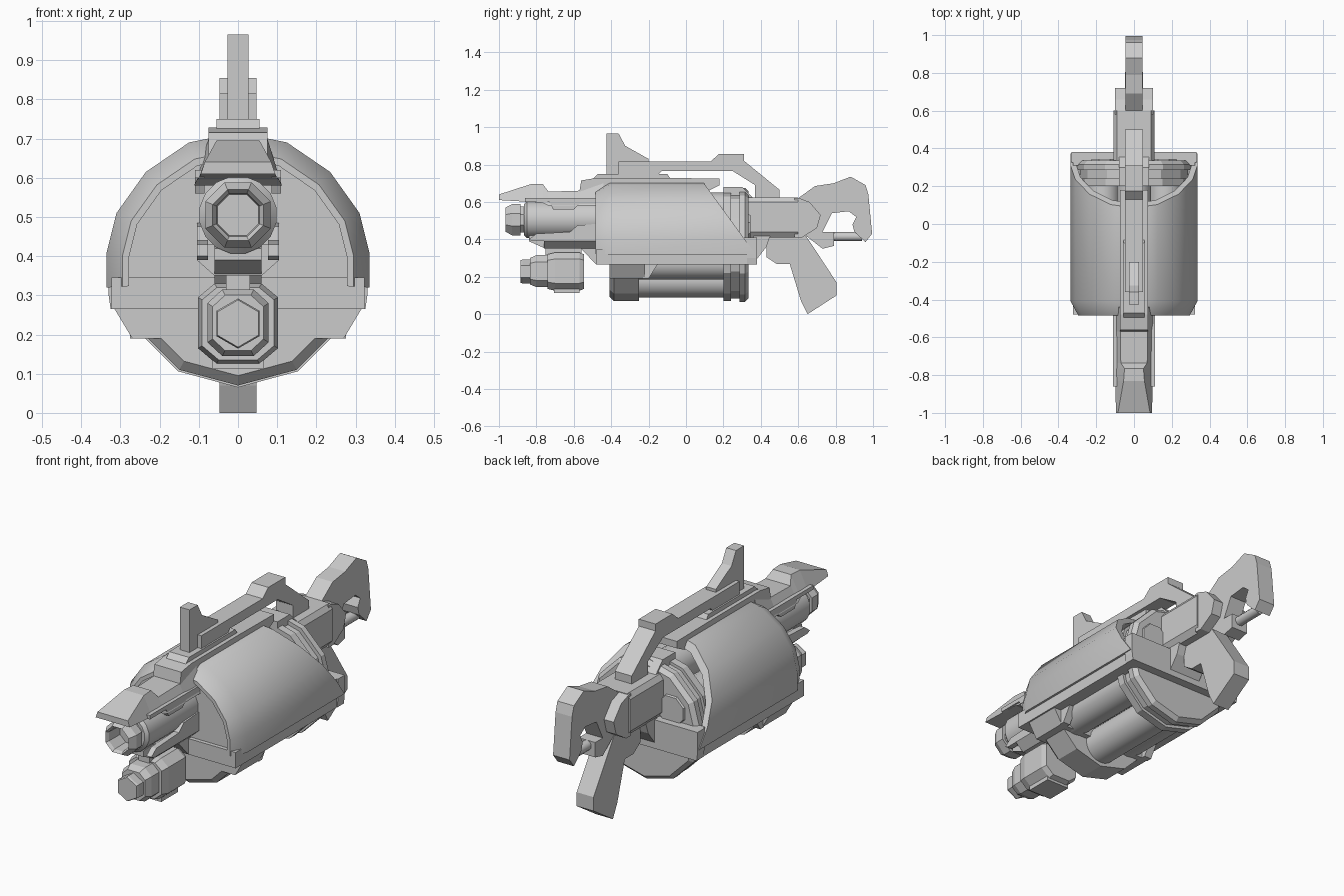
import bpy, bmesh, math

grey = bpy.data.materials.new("light grey")
grey.diffuse_color = (0.6, 0.6, 0.6, 1)


def loft(name, rings, smooth=None):
    """Skin a list of equal closed rings and cap both ends."""
    bm = bmesh.new()
    vs = [[bm.verts.new(p) for p in r] for r in rings]
    n = len(rings[0])
    for a, b in zip(vs, vs[1:]):
        for i in range(n):
            j = (i + 1) % n
            bm.faces.new((a[i], a[j], b[j], b[i]))
    bm.faces.new(vs[0])
    bm.faces.new(vs[-1])
    bmesh.ops.recalc_face_normals(bm, faces=bm.faces)
    me = bpy.data.meshes.new(name)
    bm.to_mesh(me)
    bm.free()
    me.materials.append(grey)
    ob = bpy.data.objects.new(name, me)
    bpy.context.collection.objects.link(ob)
    if smooth:
        bpy.context.view_layer.objects.active = ob
        ob.select_set(True)
        bpy.ops.object.shade_smooth_by_angle(angle=math.radians(smooth))
        ob.select_set(False)
    return ob


def side(name, pts, hw, x=0.0):
    """Side profile (y, z) given a width of 2*hw around x."""
    return loft(name, [[(x + s * hw, y, z) for y, z in pts] for s in (-1, 1)])


def box(name, x0, x1, y0, y1, z0, z1):
    return side(name, [(y0, z0), (y1, z0), (y1, z1), (y0, z1)], (x1 - x0) / 2, (x0 + x1) / 2)


def turned(name, prof, n, z, x=0.0, turn=0.0, smooth=None):
    """Turn a (y, radius) profile about an axis along y."""
    rings = []
    for y, r in prof:
        a = [turn + 2 * math.pi * i / n for i in range(n)]
        rings.append([(x + r * math.sin(t), y, z - r * math.cos(t)) for t in a])
    return loft(name, rings, smooth)


def section(name, half, steps, zc=0.0):
    """Mirror a right-hand outline (x, z), then sweep it over (y, scale) steps."""
    full = half + [(-x, z) for x, z in reversed(half)]
    return loft(name, [[(x * s, y, zc + (z - zc) * s) for x, z in full] for y, s in steps])


# --- drum cover: open arch with chamfered front and slanted rear
arch = [(0.335, 0.32), (0.335, 0.41), (0.31, 0.51), (0.235, 0.615), (0.125, 0.69), (0.075, 0.70)]
arch_full = arch + [(-x, z) for x, z in reversed(arch)]


def arch_ring(s_out, s_in, y_of):
    out = []
    for s, pts in ((s_out, arch_full), (s_in, arch_full[::-1])):
        for x, z in pts:
            zz = 0.34 + (z - 0.34) * s
            out.append((x * s, y_of(zz), zz))
    return out


loft("drum_cover", [arch_ring(0.88, 0.83, lambda z: -0.485),
                    arch_ring(1.0, 0.91, lambda z: -0.41),
                    arch_ring(1.0, 0.91, lambda z: 0.096 + (0.70 - z) * 0.727)], 35)
section("front_bulkhead", [(x, z) for x, z in arch], [(-0.46, 0.86), (-0.36, 0.9)], 0.34)

# --- chassis: front bracket, side rails and rear plate
section("front_bracket", [(0.27, 0.19), (0.315, 0.265), (0.315, 0.345)], [(-0.41, 1), (-0.22, 1)])
box("front_beam", -0.29, 0.29, -0.48, -0.40, 0.265, 0.345)
for s, tag in ((-1, "left"), (1, "right")):
    side("side_rail_" + tag, [(-0.48, 0.265), (0.375, 0.265), (0.375, 0.41), (0.31, 0.41),
                              (0.31, 0.345), (-0.48, 0.345)], 0.033, s * 0.29)
    side("bracket_tail_" + tag, [(-0.23, 0.19), (-0.2, 0.19), (-0.15, 0.27), (-0.23, 0.27)],
         0.02, s * 0.255)
section("rear_plate", [(0.19, 0.265), (0.325, 0.265), (0.33, 0.30), (0.33, 0.41)],
        [(0.325, 1), (0.38, 1)])

# --- revolving drum: grooved end discs, axle and six tubes
DZ = 0.37
turned("drum_front_disc", [(-0.41, 0.275), (-0.385, 0.30), (-0.25, 0.30)], 12, DZ)
turned("drum_rear_disc", [(0.20, 0.30), (0.24, 0.30), (0.24, 0.285), (0.285, 0.285),
                          (0.285, 0.305), (0.315, 0.305), (0.335, 0.285)], 12, DZ)
turned("drum_axle", [(-0.3, 0.12), (0.25, 0.12)], 12, DZ)
for k in range(6):
    a = k * math.pi / 3
    turned("drum_tube_%d" % (k + 1), [(-0.3, 0.09), (0.22, 0.09)], 20,
           DZ - 0.19 * math.cos(a), 0.19 * math.sin(a), 0, 35)
# raised pads on the back of the drum
for k in (2, 4):
    a = k * math.pi / 3
    turned("drum_pad_%d" % k, [(0.32, 0.085), (0.345, 0.075)], 8,
           DZ - 0.18 * math.cos(a), 0.18 * math.sin(a), math.pi / 8)

# --- main barrel with hollow muzzle
BZ = 0.505
turned("muzzle", [(-0.80, 0.055), (-0.95, 0.06), (-0.965, 0.07), (-0.93, 0.09), (-0.885, 0.09),
                  (-0.885, 0.075), (-0.86, 0.075)], 8, BZ, 0, math.pi / 8)
turned("barrel", [(-0.865, 0.085), (-0.85, 0.1), (-0.40, 0.1)], 16, BZ, 0, math.pi / 16, 35)

# --- upper barrel shroud: tapered roof over a pair of cheeks
roof = [(-1.0, 0.61, 0.095, 0.64, 0.085), (-0.83, 0.60, 0.1, 0.695, 0.055),
        (-0.765, 0.595, 0.105, 0.695, 0.05), (-0.735, 0.58, 0.112, 0.655, 0.07),
        (-0.57, 0.58, 0.112, 0.66, 0.072), (-0.44, 0.58, 0.112, 0.70, 0.075)]
loft("barrel_shroud", [[(-w0, y, z0), (w0, y, z0), (w1, y, z1), (-w1, y, z1)]
                       for y, z0, w0, z1, w1 in roof])
for s, tag in ((-1, "left"), (1, "right")):
    side("upper_cheek_" + tag, [(-0.86, 0.60), (-0.73, 0.60), (-0.71, 0.56), (-0.60, 0.56),
                                (-0.57, 0.59), (-0.45, 0.59), (-0.45, 0.62), (-0.86, 0.62)],
         0.012, s * 0.098)
    side("lower_cheek_" + tag, [(-0.84, 0.40), (-0.80, 0.43), (-0.62, 0.44), (-0.58, 0.475),
                                (-0.45, 0.485), (-0.45, 0.39), (-0.82, 0.39)], 0.014, s * 0.09)
section("lower_shroud", [(0.06, 0.35), (0.105, 0.39), (0.10, 0.43)], [(-0.76, 1), (-0.44, 1)])
side("shroud_lip", [(-0.84, 0.39), (-0.75, 0.35), (-0.70, 0.35), (-0.70, 0.43), (-0.84, 0.42)], 0.06)
side("shroud_brace", [(-0.57, 0.36), (-0.48, 0.265), (-0.40, 0.265), (-0.40, 0.36)], 0.06)

# --- under-barrel launcher: hexagonal nose, chamfered body, clamp
UZ = 0.228
octo = [(0.04, 0.145), (0.078, 0.18), (0.078, 0.28), (0.04, 0.315)]
section("launcher_body", octo, [(-0.835, 0.83), (-0.80, 1), (-0.55, 1)], UZ)
section("launcher_clamp", [(0.055, 0.125), (0.102, 0.165), (0.102, 0.295), (0.06, 0.33)],
        [(-0.74, 0.9), (-0.70, 1), (-0.57, 1), (-0.545, 0.9)], UZ)
turned("launcher_nose", [(-0.885, 0.06), (-0.875, 0.064), (-0.82, 0.064)], 6, UZ)
box("launcher_foot", -0.065, 0.065, -0.705, -0.57, 0.112, 0.15)
box("launcher_mount", -0.03, 0.03, -0.75, -0.56, 0.30, 0.36)

# --- top rail stack, front sight and rear arm
side("rail_base", [(-0.57, 0.655), (-0.56, 0.715), (-0.48, 0.728), (-0.10, 0.728), (0.18, 0.725),
                   (0.18, 0.69), (0.12, 0.66), (-0.45, 0.66)], 0.075)
side("rail_step", [(-0.50, 0.72), (-0.47, 0.75), (-0.10, 0.75), (-0.08, 0.72)], 0.055)
side("front_sight", [(-0.425, 0.745), (-0.425, 0.965), (-0.36, 0.965), (-0.325, 0.90),
                     (-0.20, 0.83), (-0.20, 0.76), (-0.13, 0.745)], 0.027)
side("carry_rail", [(-0.36, 0.745), (-0.36, 0.815), (0.14, 0.815), (0.18, 0.765), (-0.13, 0.765),
                    (-0.15, 0.745)], 0.047)
side("rear_arm", [(0.13, 0.765), (0.13, 0.815), (0.175, 0.855), (0.31, 0.855), (0.31, 0.82),
                  (0.50, 0.665), (0.50, 0.60), (0.37, 0.60), (0.37, 0.69), (0.25, 0.765)], 0.047)
side("arm_pivot", [(0.20, 0.60), (0.20, 0.68), (0.30, 0.68), (0.36, 0.62), (0.36, 0.58)], 0.08)

# --- receiver block
section("receiver", [(0.085, 0.41), (0.108, 0.44), (0.108, 0.60), (0.09, 0.625)],
        [(0.30, 1), (0.60, 1)])
side("receiver_tail", [(0.58, 0.41), (0.62, 0.41), (0.70, 0.46), (0.72, 0.53), (0.66, 0.60),
                       (0.60, 0.622), (0.58, 0.622)], 0.1)
side("receiver_underside", [(0.36, 0.27), (0.36, 0.42), (0.45, 0.42), (0.43, 0.36)], 0.09)

# --- hooked stock with open loop and rod
side("stock", [(0.56, 0.60), (0.60, 0.62), (0.69, 0.685), (0.79, 0.70), (0.88, 0.735),
               (0.96, 0.69), (0.975, 0.64), (0.995, 0.43), (0.96, 0.385), (0.90, 0.44),
               (0.89, 0.48), (0.91, 0.52), (0.87, 0.55), (0.78, 0.54), (0.73, 0.44),
               (0.79, 0.44), (0.79, 0.365), (0.73, 0.35), (0.64, 0.42), (0.56, 0.42)], 0.046)
turned("stock_rod", [(0.75, 0.025), (0.94, 0.025)], 10, 0.415, 0, 0, 40)

# --- pistol grip
side("grip", [(0.43, 0.42), (0.43, 0.305), (0.487, 0.267), (0.555, 0.267), (0.615, 0.07),
              (0.65, 0.0), (0.805, 0.10), (0.805, 0.17), (0.70, 0.33), (0.64, 0.42)], 0.047)
